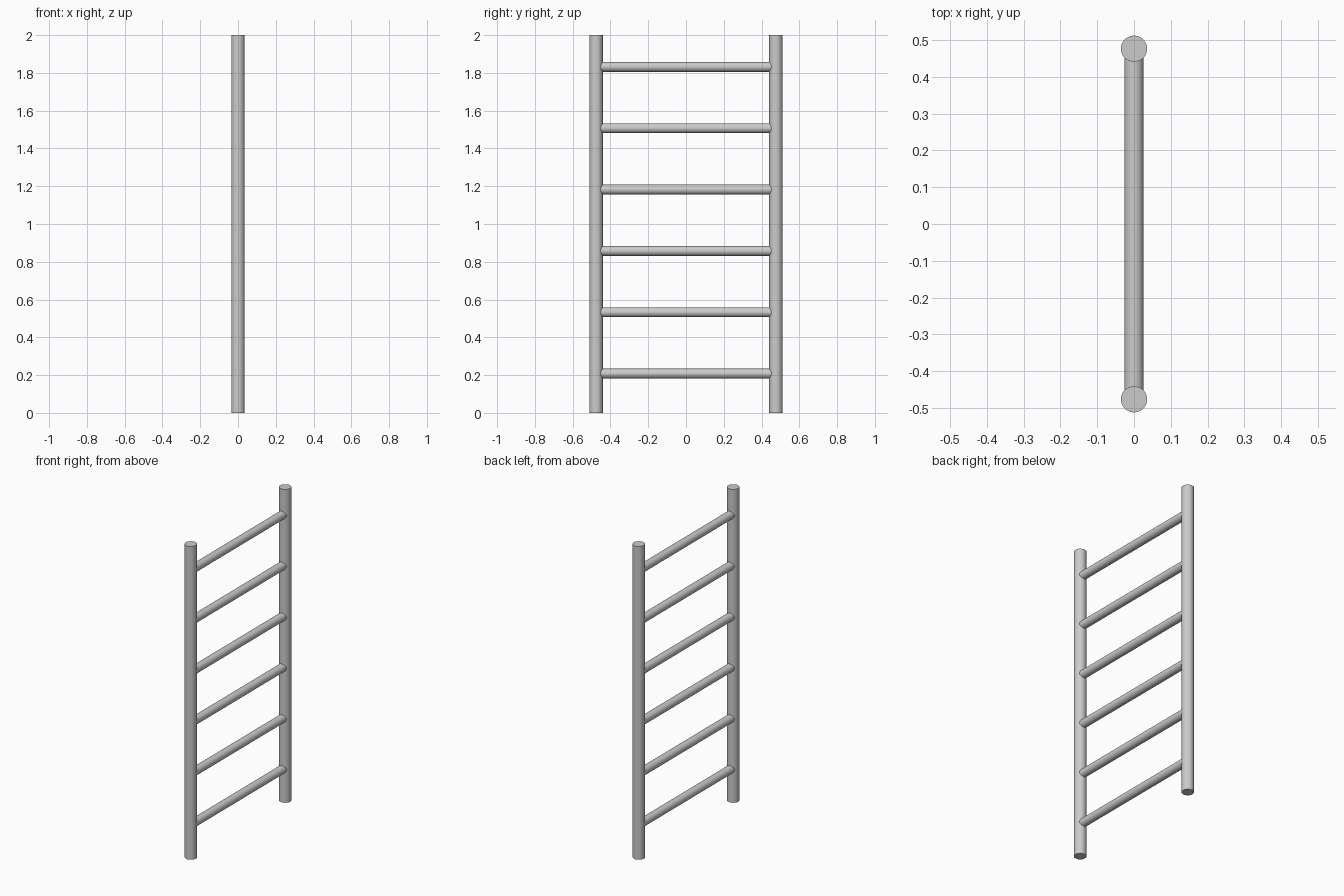
import bpy
from math import radians

if "Cube" in bpy.data.objects:
    bpy.data.objects.remove(bpy.data.objects["Cube"])

POST_Y, POST_R, HEIGHT = 0.476, 0.0355, 2.0
RUNG_R, RUNG_LOW, RUNG_HIGH, RUNGS = 0.026, 0.208, 1.832, 6


def rod(name, radius, length, location, rotation=(0, 0, 0)):
    bpy.ops.mesh.primitive_cylinder_add(vertices=48, radius=radius, depth=length,
                                        location=location, rotation=rotation)
    obj = bpy.context.object
    obj.name = name
    bpy.ops.object.shade_smooth_by_angle(angle=radians(30))
    return obj


# Upright side posts
for label, side in (("front", -1), ("back", 1)):
    rod(f"{label}_post", POST_R, HEIGHT, (0, side * POST_Y, HEIGHT / 2))

# Evenly spaced rungs, running into the centre of each post
step = (RUNG_HIGH - RUNG_LOW) / (RUNGS - 1)
for i in range(RUNGS):
    rod(f"rung_{i + 1}", RUNG_R, 2 * POST_Y, (0, 0, RUNG_LOW + i * step),
        (radians(90), 0, 0))
